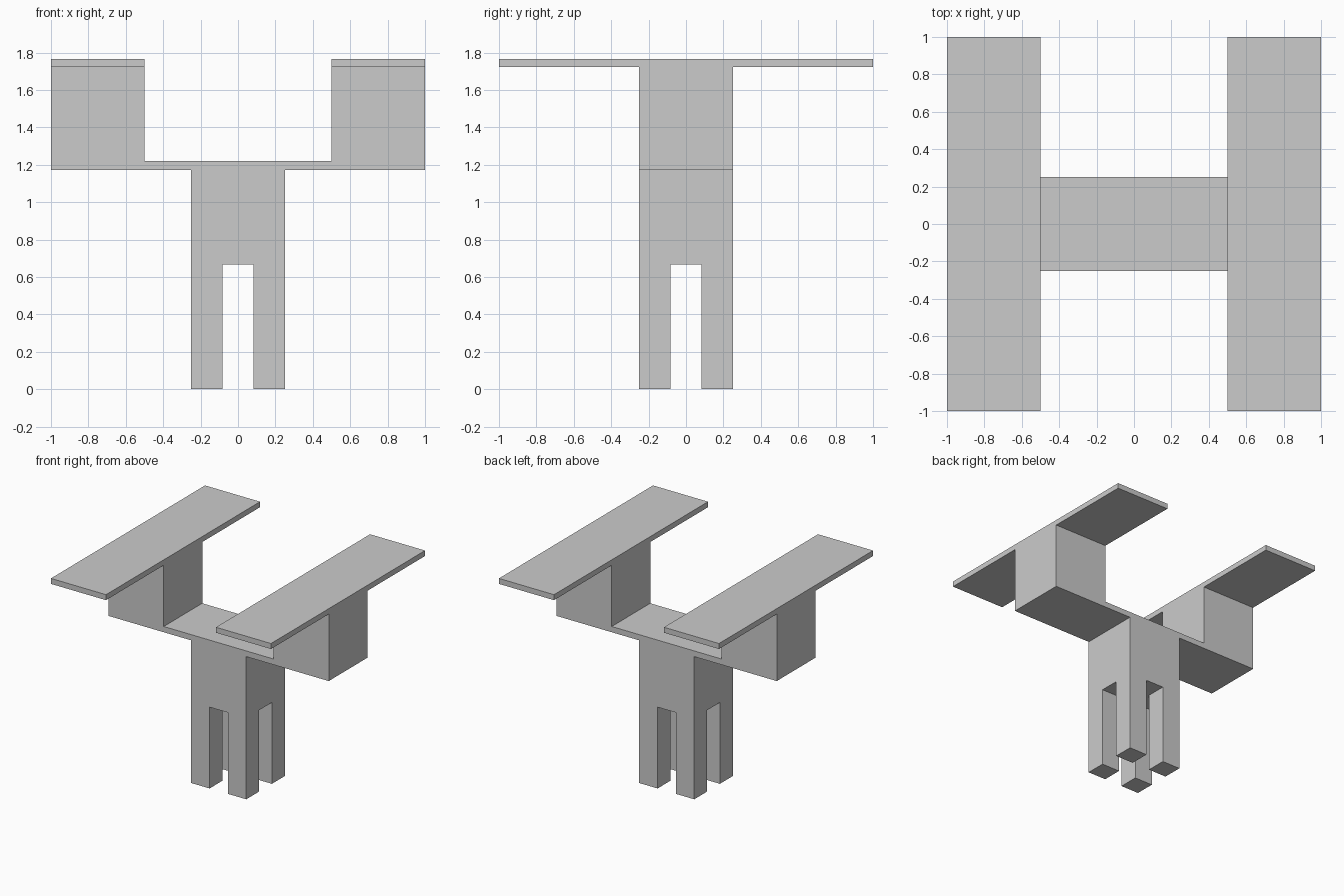
import bpy, bmesh
from mathutils import Vector

if "Cube" in bpy.data.objects:
    bpy.data.objects.remove(bpy.data.objects["Cube"])


def prism(name, profile, axis, start, end):
    """Extrude a 2D (horizontal, z) profile along x or y."""
    def place(h, z, d):
        return (d, h, z) if axis == 'x' else (h, d, z)
    bm = bmesh.new()
    face = bm.faces.new([bm.verts.new(place(h, z, start)) for h, z in profile])
    ext = bmesh.ops.extrude_face_region(bm, geom=[face], use_keep_orig=True)
    verts = [v for v in ext['geom'] if isinstance(v, bmesh.types.BMVert)]
    bmesh.ops.translate(bm, verts=verts, vec=Vector(place(0, 0, end - start)))
    bmesh.ops.recalc_face_normals(bm, faces=bm.faces)
    mesh = bpy.data.meshes.new(name)
    bm.to_mesh(mesh)
    bm.free()
    obj = bpy.data.objects.new(name, mesh)
    bpy.context.collection.objects.link(obj)
    return obj


def mirrored(half):
    """Complete a profile from its right half."""
    return half + [(-h, z) for h, z in reversed(half)]


LEG_IN, HALF, LEG_TOP = 0.083, 0.25, 0.668
BAR_LOW, BAR_TOP, PLATE_LOW, PLATE_TOP = 1.172, 1.219, 1.722, 1.767

# pedestal, legs and crossbar from one front profile
stand = prism("pedestal_and_crossbar", mirrored([
    (LEG_IN, LEG_TOP), (LEG_IN, 0), (HALF, 0), (HALF, BAR_LOW),
    (0.5, BAR_LOW), (0.5, BAR_TOP)]), 'y', -HALF, HALF)

# sideways slot splits the base into four legs
slot = prism("leg_slot_cutter", mirrored([(LEG_IN, -0.2), (LEG_IN, LEG_TOP)]),
             'x', -0.6, 0.6)
slot.hide_render = True
slot.hide_set(True)
cut = stand.modifiers.new("leg_slot", 'BOOLEAN')
cut.operation = 'DIFFERENCE'
cut.solver = 'EXACT'
cut.object = slot

# side blocks with their long top plates
wing = mirrored([(HALF, BAR_LOW), (HALF, PLATE_LOW), (1, PLATE_LOW), (1, PLATE_TOP)])
for side, x0, x1 in (("left", -1, -0.5), ("right", 0.5, 1)):
    prism(side + "_block_and_plate", wing, 'x', x0, x1)
